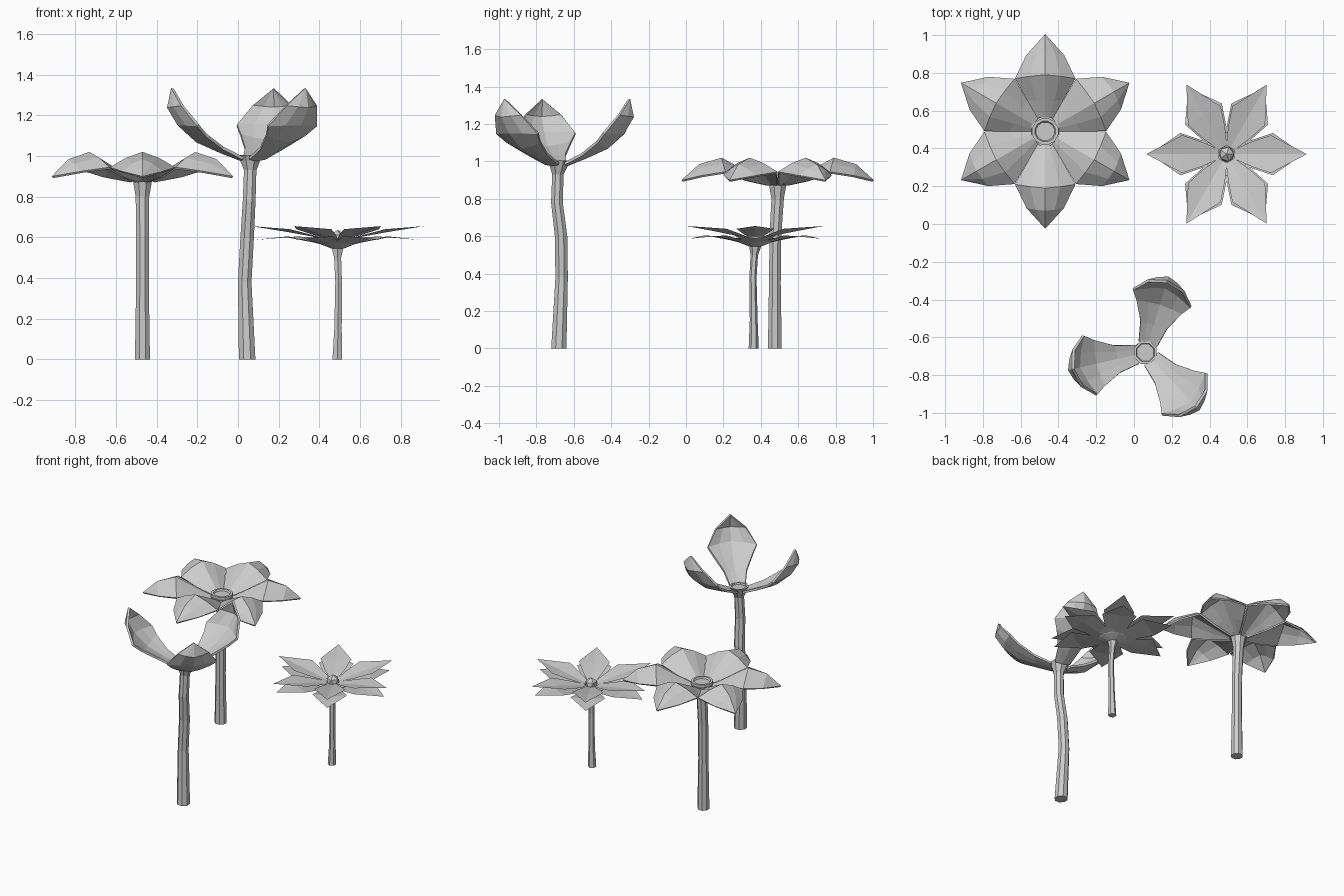
import bpy, bmesh, math
from mathutils import Vector

if "Cube" in bpy.data.objects:
    bpy.data.objects.remove(bpy.data.objects["Cube"])


def finish(bm, name, thickness=0.0):
    bmesh.ops.recalc_face_normals(bm, faces=bm.faces) if not thickness else None
    me = bpy.data.meshes.new(name)
    bm.to_mesh(me)
    bm.free()
    ob = bpy.data.objects.new(name, me)
    bpy.context.collection.objects.link(ob)
    if thickness:
        mod = ob.modifiers.new("thickness", 'SOLIDIFY')
        mod.thickness = thickness
        mod.offset = -1
    return ob


def tube(name, rings, sides):
    """Capped tube through (x, y, z, radius) rings."""
    bm = bmesh.new()
    loops = []
    for x, y, z, r in rings:
        loops.append([bm.verts.new((x + r * math.cos(2 * math.pi * (i + .5) / sides),
                                    y + r * math.sin(2 * math.pi * (i + .5) / sides), z))
                      for i in range(sides)])
    for a, b in zip(loops, loops[1:]):
        for i in range(sides):
            j = (i + 1) % sides
            bm.faces.new((a[i], a[j], b[j], b[i]))
    bm.faces.new(loops[0][::-1])
    bm.faces.new(loops[-1])
    return finish(bm, name)


def petals(name, centre, angles, sections, columns, thickness=0.0, power=1.4):
    """Petals lofted from (mid r, mid z, half width, edge r, edge z) sections;
    the last section has zero width and closes to the tip."""
    bm = bmesh.new()
    for deg in angles:
        a = math.radians(deg)
        out, side = Vector((math.cos(a), math.sin(a), 0)), Vector((-math.sin(a), math.cos(a), 0))
        rows = []
        for r, z, w, er, ez in sections[:-1]:
            row = []
            for k in range(columns):
                t = 2 * k / (columns - 1) - 1
                f = abs(t) ** power
                p = out * (r + (er - r) * f) + side * (w * t)
                row.append(bm.verts.new((centre[0] + p.x, centre[1] + p.y, z + (ez - z) * f)))
            rows.append(row)
        r, z = sections[-1][:2]
        tip = bm.verts.new((centre[0] + out.x * r, centre[1] + out.y * r, z))
        for lo, hi in zip(rows, rows[1:]):
            for k in range(columns - 1):
                bm.faces.new((lo[k], hi[k], hi[k + 1], lo[k + 1]))
        for k in range(columns - 1):
            bm.faces.new((rows[-1][k], tip, rows[-1][k + 1]))
    bmesh.ops.reverse_faces(bm, faces=[f for f in bm.faces if f.normal.z < 0])
    return finish(bm, name, thickness)


# Wide six-petal flower
A = (-.47, .49)
tube("wide_flower_stem", [(-.47, .475, 0, .04), (-.47, .475, .35, .034), (-.47, .478, .6, .034),
                          (-.47, .49, .8, .036), (-.47, .49, .875, .05), (-.47, .49, .90, .08)], 8)
tube("wide_flower_centre", [(*A, .88, .072), (*A, .918, .072), (*A, .918, .056), (*A, .908, .05)], 12)
petals("wide_flower_petals", A, [30 + 60 * k for k in range(6)],
       [(.05, .885, .03, .05, .88), (.16, .945, .095, .165, .905), (.30, 1.02, .16, .28, .945),
        (.42, .985, .10, .405, .925), (.515, .90, 0, 0, 0)], 5, .012)

# Small pointed flower with two petal layers
B = (.49, .37)
tube("pointed_flower_stem", [(.488, .362, 0, .027), (.492, .362, .15, .021), (.495, .358, .38, .019),
                             (.49, .365, .5, .02), (*B, .545, .032)], 6)
tube("pointed_flower_cup", [(*B, .545, .032), (*B, .565, .085), (*B, .59, .12),
                            (*B, .585, .08), (*B, .575, .04)], 12)
hexa = [60 * k for k in range(6)]
petals("pointed_flower_upper_petals", B, hexa,
       [(.04, .585, .025, .04, .59), (.13, .605, .065, .13, .613), (.24, .625, .10, .235, .64),
        (.425, .655, 0, 0, 0)], 3)
petals("pointed_flower_lower_petals", B, hexa,
       [(.04, .555, .025, .04, .56), (.12, .575, .07, .12, .58), (.25, .60, .112, .245, .605),
        (.405, .587, 0, 0, 0)], 3)
bm = bmesh.new()
bmesh.ops.create_icosphere(bm, subdivisions=1, radius=.045)
for v in bm.verts:
    v.co += Vector((*B, .592))
finish(bm, "pointed_flower_centre")

# Tall three-petal flower
C = (.06, -.68)
tube("tall_flower_stem", [(.045, -.68, 0, .044), (.033, -.665, .38, .036), (.045, -.668, .6, .036),
                          (.055, -.69, .78, .034), (.06, -.685, .93, .033), (*C, .975, .052),
                          (*C, 1.005, .065), (*C, 1.005, .052), (*C, .993, .048)], 8)
petals("tall_flower_petals", C, (73, 193, -47),
       [(.045, .99, .05, .045, .995), (.15, 1.03, .072, .15, 1.045), (.265, 1.08, .125, .25, 1.11),
        (.355, 1.16, .158, .295, 1.155), (.405, 1.24, .095, .36, 1.25), (.385, 1.33, 0, 0, 0)],
       5, .015)
